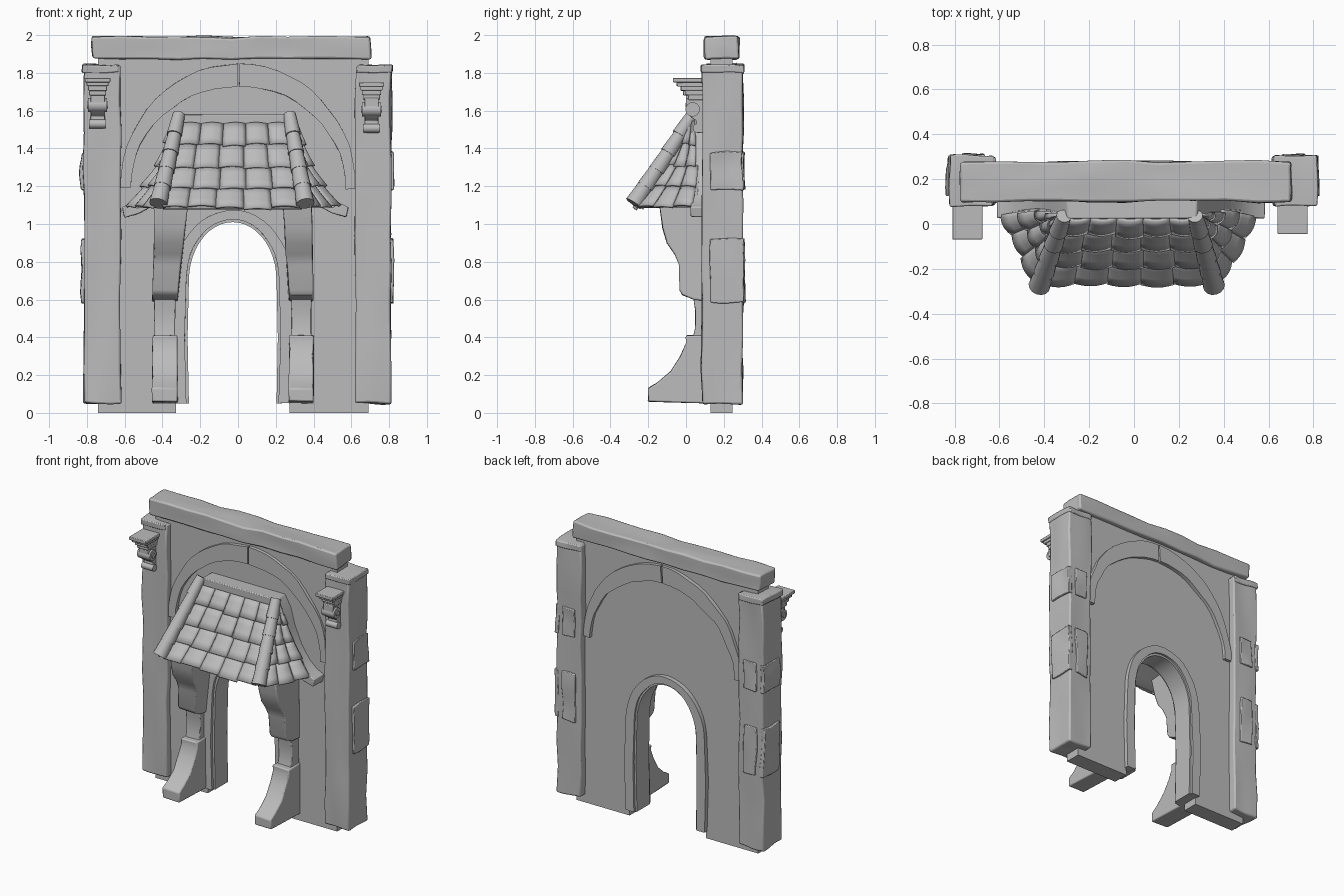
import bpy, bmesh, math, random
from mathutils import Vector, Matrix, noise

random.seed(4)
if "Cube" in bpy.data.objects:
    bpy.data.objects.remove(bpy.data.objects["Cube"])

stone = bpy.data.materials.new("stone_grey")
stone.use_nodes = True
GREY = (0.5, 0.5, 0.5, 1)
stone.diffuse_color = GREY
stone.node_tree.nodes["Principled BSDF"].inputs["Base Color"].default_value = GREY


def finish(name, bm, bevel=0, thick=0, angle=35, fix=True):
    if fix:
        bmesh.ops.recalc_face_normals(bm, faces=bm.faces)
    me = bpy.data.meshes.new(name)
    bm.to_mesh(me)
    bm.free()
    me.materials.append(stone)
    ob = bpy.data.objects.new(name, me)
    bpy.context.collection.objects.link(ob)
    if thick:
        mod = ob.modifiers.new("thickness", "SOLIDIFY")
        mod.thickness, mod.offset = thick, -1
    if bevel:
        mod = ob.modifiers.new("worn_edges", "BEVEL")
        mod.width, mod.segments, mod.limit_method = bevel, 2, "ANGLE"
        mod.angle_limit = math.radians(50)
    bpy.ops.object.select_all(action="DESELECT")
    ob.select_set(True)
    bpy.context.view_layer.objects.active = ob
    bpy.ops.object.shade_smooth_by_angle(angle=math.radians(angle))
    return ob


def weather(bm, amp, freq=7):
    for v in bm.verts:
        v.co += noise.noise_vector(v.co * freq) * amp


def worn_box(name, lo, hi, cuts=9, amp=0.012, bevel=0.01):
    lo, hi = Vector(lo), Vector(hi)
    bm = bmesh.new()
    bmesh.ops.create_cube(bm, size=1)
    for v in bm.verts:
        v.co = (lo + hi) / 2 + v.co * (hi - lo)
    if cuts:
        bmesh.ops.subdivide_edges(bm, edges=bm.edges[:], cuts=cuts, use_grid_fill=True)
    weather(bm, amp)
    return finish(name, bm, bevel)


def prism(name, pts, axis, a, b, amp=0, bevel=0, shape=None):
    """Extrude a 2D outline along x (points are y,z) or along y (points are x,z)."""
    bm = bmesh.new()
    vs = [bm.verts.new((a, p, q) if axis == "x" else (p, a, q)) for p, q in pts]
    face = bm.faces.new(vs)
    ext = bmesh.ops.extrude_face_region(bm, geom=[face])
    move = Vector((b - a, 0, 0) if axis == "x" else (0, b - a, 0))
    bmesh.ops.translate(bm, vec=move, verts=[g for g in ext["geom"] if isinstance(g, bmesh.types.BMVert)])
    if shape:
        for v in bm.verts:
            v.co = shape(v.co)
    weather(bm, amp)
    return finish(name, bm, bevel)


def ellipse(cx, cz, rx, rz, a0, a1, n):
    return [(cx + rx * math.cos(math.radians(a0 + (a1 - a0) * i / n)),
             cz + rz * math.sin(math.radians(a0 + (a1 - a0) * i / n))) for i in range(n + 1)]


# Wall with the doorway cut out of its outline
DOOR_X = -0.028
def door_line(half, top, foot):
    return ([(DOOR_X - half, foot), (DOOR_X - half * 1.03, 0.4)]
            + ellipse(DOOR_X, 0.7, half, top - 0.7, 180, 0, 22)
            + [(DOOR_X + half * 1.03, 0.4), (DOOR_X + half, foot)])

prism("wall", [(-0.74, 0)] + door_line(0.3, 1.05, 0) + [(0.69, 0), (0.69, 1.9), (-0.74, 1.9)],
      "y", 0.13, 0.245)

# Door surround, as a deep band with a slimmer lining
prism("door_surround", door_line(0.31, 1.075, 0.05) + door_line(0.245, 1.025, 0.05)[::-1],
      "y", 0.095, 0.275, 0.006)
prism("door_lining", door_line(0.26, 1.04, 0.05) + door_line(0.232, 1.01, 0.05)[::-1],
      "y", 0.115, 0.26)

# Relief arch in two halves with a joint at the crown
for side, start, end in (("left", 1, 89.2), ("right", 179, 90.2)):
    outer = ellipse(0, 1.18, 0.625, 0.67, start, end, 14)
    inner = ellipse(0, 1.18, 0.57, 0.55, end, start, 14)
    prism(side + "_relief_arch", outer + inner, "y", 0.108, 0.267, 0.012)

# Lintel beam and side columns
worn_box("lintel_beam", (-0.77, 0.1, 1.875), (0.705, 0.28, 1.99), amp=0.014, bevel=0.015)
worn_box("right_column", (-0.815, 0.085, 0.05), (-0.62, 0.3, 1.84))
worn_box("left_column", (0.62, 0.085, 0.05), (0.81, 0.3, 1.84))
worn_box("right_column_cap", (-0.825, 0.08, 1.8), (-0.63, 0.305, 1.843), 5)
worn_box("left_column_cap", (0.625, 0.08, 1.8), (0.815, 0.305, 1.843), 5)

# Raised plaster patches on the outer and back faces of the columns
for side, x in (("right", -0.815), ("left", 0.808)):
    for z0, z1 in ((0.58, 0.92), (1.18, 1.38)):
        worn_box(side + "_plaster_patch", (x - 0.014, 0.13, z0), (x + 0.014, 0.304, z1), 5, 0.015)
        worn_box(side + "_back_patch", (x * 0.88 - 0.05, 0.28, z0), (x * 0.88 + 0.05, 0.31, z1), 5, 0.012)

# Buttresses: curved foot, recessed shaft, upper bracket
foot = [(0.13, 0.05), (-0.2, 0.06), (-0.2, 0.13), (-0.15, 0.16), (-0.08, 0.22), (-0.03, 0.3),
        (0, 0.37), (0, 0.41), (0.13, 0.41)]
shaft = [(0.13, 0.39), (0.035, 0.39), (0.05, 0.45), (0.05, 0.54), (0.035, 0.63), (0.13, 0.63)]
upper = [(0.13, 0.59), (0.04, 0.6), (-0.02, 0.625), (-0.035, 0.65), (-0.035, 0.78), (-0.06, 0.84),
         (-0.1, 0.9), (-0.125, 0.98), (-0.14, 1.1), (0.13, 1.12)]
for side, x0, x1, lean in (("right", -0.455, -0.32, 0.05), ("left", 0.27, 0.4, -0.03)):
    def flare(co, lean=lean, mid=(x0 + x1) / 2):
        t = max(0, co.z - 0.62) / 0.45
        grow = lean * t * (1 if (co.x - mid) * lean > 0 else 0.3)
        return Vector((co.x + grow, co.y, co.z))
    prism(side + "_buttress_foot", foot, "x", x0, x1, 0.006, 0.008)
    prism(side + "_buttress_shaft", shaft, "x", x0 + 0.012, x1 - 0.012, 0.004, 0.006)
    prism(side + "_buttress_bracket", upper, "x", x0, x1, 0.006, 0.008, flare)

# Flared backing board of the canopy
flank = [(0.28, 1.58), (0.325, 1.5), (0.36, 1.38), (0.41, 1.26), (0.47, 1.17), (0.53, 1.115),
         (0.585, 1.09), (0.575, 1.035), (0.5, 1.055), (0.42, 1.1)]
prism("canopy_board", flank + [(-x * 1.03 - 0.01, z) for x, z in flank[::-1]], "y", 0.025, 0.14, 0.004, 0.006)


def canopy_face(name, tl, tr, bl, br, cols, rows, sag):
    """Sagging deck covered with rows of overlapping arched tiles."""
    tl, tr, bl, br = map(Vector, (tl, tr, bl, br))
    normal = (bl - tl).cross(br - tl).normalized()

    def at(u, v, lift):
        p = tl.lerp(tr, u).lerp(bl.lerp(br, u), v)
        return p + normal * (lift - sag * math.sin(math.pi * v))

    def sheet(bm, u0, u1, v0, v1, nu, nv, lift):
        grid = [[bm.verts.new(at(u0 + (u1 - u0) * i / nu, v0 + (v1 - v0) * j / nv, lift(i / nu, j / nv)))
                 for i in range(nu + 1)] for j in range(nv + 1)]
        for j in range(nv):
            for i in range(nu):
                bm.faces.new((grid[j][i], grid[j + 1][i], grid[j + 1][i + 1], grid[j][i + 1]))

    deck = bmesh.new()
    sheet(deck, 0, 1, 0, 0.98, 2, 8, lambda s, t: 0)
    finish(name + "_deck", deck, thick=0.02, fix=False)
    tiles = bmesh.new()
    for r in range(rows):
        shift = 0.1 / cols * (r % 2)
        for c in range(cols):
            slip, tip = random.uniform(-0.015, 0.02), random.uniform(0.012, 0.024)
            skew = random.uniform(-0.006, 0.006)
            sheet(tiles, max(0, c / cols - shift), (c + 1) / cols - shift * 0.9,
                  max(0, r / rows - 0.02), (r + 1) / rows + slip, 6, 3,
                  lambda s, t: 0.004 + tip * t + 0.014 * math.sin(math.pi * s) + skew * (s - 0.5))
    finish(name + "_tiles", tiles, thick=0.014, fix=False)


canopy_face("front_canopy", (-0.31, 0.025, 1.53), (0.275, 0.025, 1.53),
            (-0.4, -0.25, 1.08), (0.34, -0.25, 1.08), 5, 4, 0.02)
canopy_face("right_canopy", (-0.335, 0.05, 1.54), (-0.32, 0.0, 1.54),
            (-0.575, 0.05, 1.09), (-0.43, -0.25, 1.09), 3, 4, 0.035)
canopy_face("left_canopy", (0.285, 0.0, 1.54), (0.3, 0.05, 1.54),
            (0.37, -0.25, 1.09), (0.54, 0.05, 1.09), 3, 4, 0.035)

# Ridge tiles: tapered tubes stepping down both hips
for side, top, end in (("right", (-0.315, 0.03, 1.56), (-0.42, -0.27, 1.1)),
                       ("left", (0.275, 0.03, 1.56), (0.355, -0.27, 1.1))):
    top, end = Vector(top), Vector(end)
    turn = (top - end).to_track_quat("Z", "Y").to_matrix().to_4x4()
    bm = bmesh.new()
    for i in range(5):
        mid = top.lerp(end, (i + 0.5) / 5) + Vector((0, 0, 0.012 - 0.006 * math.sin(i)))
        bmesh.ops.create_cone(bm, cap_ends=True, segments=14, radius1=0.041 + 0.002 * i,
                              radius2=0.033 + 0.002 * i, depth=(top - end).length / 5 + 0.02,
                              matrix=Matrix.Translation(mid) @ turn)
    finish(side + "_ridge_tiles", bm)

# Scrolled corbels with stepped shelves on the columns
scroll_body = [(0.1, 1.7), (0.0, 1.69), (0.0, 1.62), (0.03, 1.585), (0.055, 1.57), (0.05, 1.53),
               (0.06, 1.505), (0.1, 1.505)]
for side, x, front, drop in (("right", -0.743, -0.07, 0), ("left", 0.707, -0.045, 0.023)):
    for i, (z0, z1, y, half) in enumerate(((1.75, 1.773, 0, 0.067), (1.73, 1.752, 0.02, 0.058),
                                           (1.705, 1.732, 0.04, 0.05), (1.68, 1.707, 0.055, 0.045))):
        worn_box(side + "_corbel_shelf", (x - half, front + y, z0 - drop),
                 (x + half, 0.1, z1 - drop), 0, 0, 0.004)
    prism(side + "_corbel_body", [(y, z - drop) for y, z in scroll_body], "x", x - 0.038, x + 0.038, 0, 0.004)
    bm = bmesh.new()
    for y, z, r, w in ((0.035, 1.63, 0.038, 0.1), (0.035, 1.63, 0.018, 0.112), (0.06, 1.53, 0.024, 0.09)):
        bmesh.ops.create_cone(bm, cap_ends=True, segments=18, radius1=r, radius2=r, depth=w,
                              matrix=Matrix.Translation((x, y, z - drop)) @ Matrix.Rotation(math.pi / 2, 4, "Y"))
    finish(side + "_corbel_scrolls", bm)
